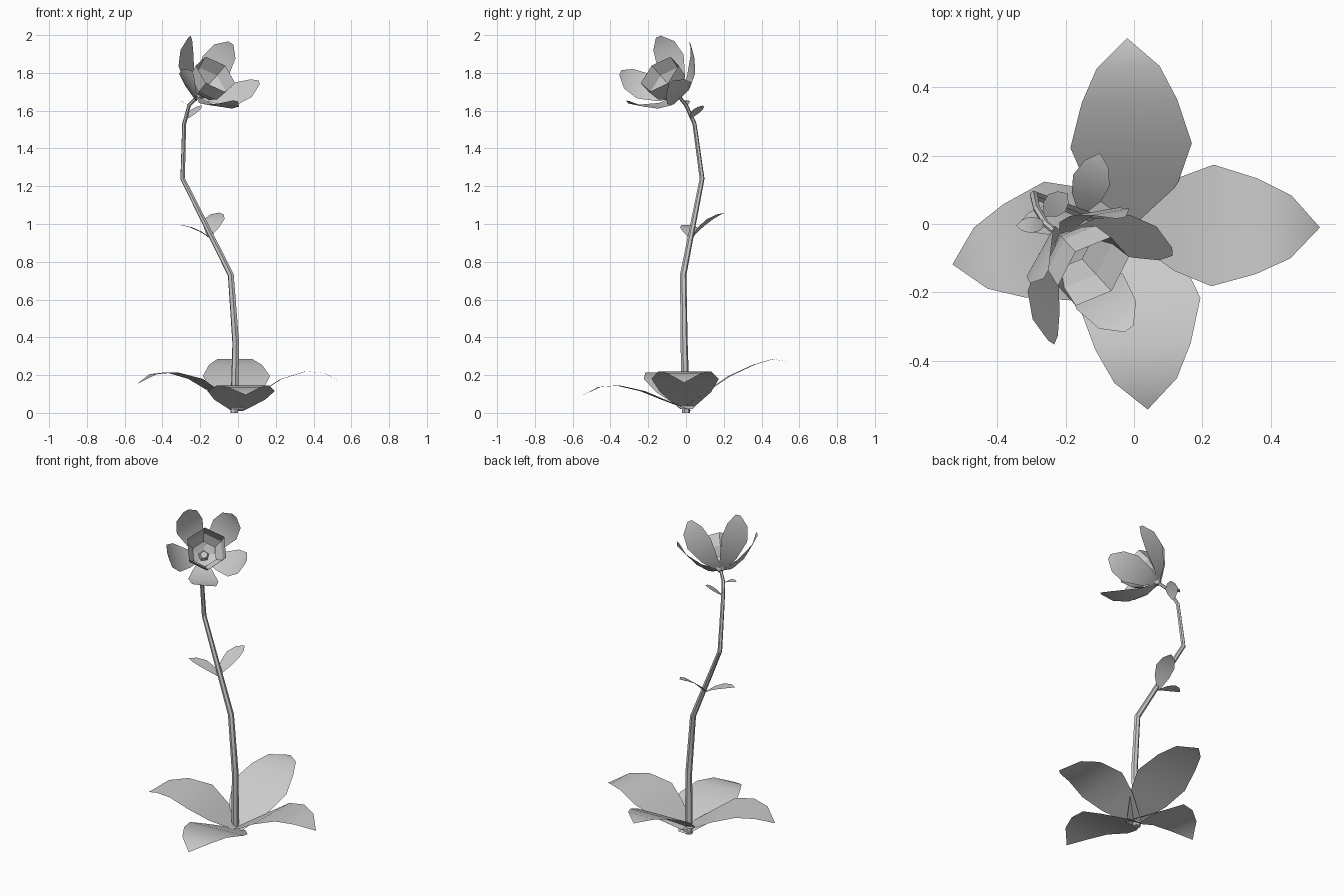
import bpy, bmesh
from math import sin, cos, radians
from mathutils import Vector

if "Cube" in bpy.data.objects:
    bpy.data.objects.remove(bpy.data.objects["Cube"])

Z = Vector((0, 0, 1))


def finish(name, bm):
    me = bpy.data.meshes.new(name)
    bm.to_mesh(me)
    bm.free()
    ob = bpy.data.objects.new(name, me)
    bpy.context.collection.objects.link(ob)
    for p in me.polygons:
        p.use_smooth = True
    return ob


def blade(name, centres, halves, side):
    """Flat strip leaf: spine points widened along a side vector."""
    bm = bmesh.new()
    rows = []
    for c, h in zip(centres, halves):
        if h == 0:
            rows.append([bm.verts.new(c)])
        else:
            rows.append([bm.verts.new(c - side * h), bm.verts.new(c + side * h)])
    for a, b in zip(rows, rows[1:]):
        bm.faces.new(a + b[::-1])
    return finish(name, bm)


# stem: tapered six-sided tube
path = [(-.02, 0, 0, .022), (-.012, -.01, .37, .019), (-.038, -.015, .73, .017),
        (-.293, .085, 1.24, .013), (-.285, .045, 1.53, .011),
        (-.258, .0, 1.63, .01), (-.205, -.045, 1.685, .009)]
cu = bpy.data.curves.new("stem", 'CURVE')
cu.dimensions = '3D'
cu.bevel_depth = 1
cu.bevel_resolution = 1
cu.use_fill_caps = True
sp = cu.splines.new('POLY')
sp.points.add(len(path) - 1)
for p, (x, y, z, r) in zip(sp.points, path):
    p.co = (x, y, z, 1)
    p.radius = r
stem = bpy.data.objects.new("stem", cu)
bpy.context.collection.objects.link(stem)
bpy.context.view_layer.objects.active = stem
stem.select_set(True)
bpy.ops.object.convert(target='MESH')
bpy.ops.object.shade_smooth_by_angle()

# four big leaves at the foot, each with its own arch
dist = [-.03, .12, .23, .36, .46, .545]
half = [.03, .135, .178, .14, .092, 0]
base_leaves = {
    "right": ((.54, -.01), (.02, .11, .18, .22, .21, .16)),
    "left": ((-.54, -.12), (.02, .11, .18, .215, .205, .155)),
    "front": ((.04, -.54), (.01, .07, .115, .145, .137, .095)),
    "back": ((-.02, .54), (.02, .12, .195, .255, .285, .27)),
}
for key, (d, hs) in base_leaves.items():
    d = Vector((*d, 0)).normalized()
    blade("base_leaf_" + key, [d * t + Z * h for t, h in zip(dist, hs)],
          half, d.cross(Z))

# small leaves in pairs on the stem: base, tip, half width, arch
for name, a, b, w, arch in [
        ("stem_leaf_back", (-.155, .03, .93), (-.1, .208, 1.06), .056, .025),
        ("stem_leaf_left", (-.14, .028, .92), (-.34, .0, .995), .045, .022),
        ("bract_back", (-.265, .025, 1.56), (-.195, .09, 1.628), .036, .006),
        ("bract_left", (-.255, .0, 1.62), (-.345, -.005, 1.65), .024, .015)]:
    a, b = Vector(a), Vector(b)
    side = (b - a).cross(Z).normalized()
    ts = [0, .28, .55, .82, 1]
    blade(name, [a.lerp(b, t) + Z * arch * 4 * t * (1 - t) for t in ts],
          [w * k for k in (.15, .8, 1, .65, 0)], side)

# flower frame: axis, right and up as seen facing the bloom
O = Vector((-.21, -.04, 1.68))
axis = Vector((.52, -.565, .64)).normalized()
up = (Z - axis * Z.dot(axis)).normalized()
right = up.cross(axis)


def radial(deg):
    return right * cos(radians(deg)) + up * sin(radians(deg))


def rings(name, n, offset, profile, cap=False):
    """Ring surface around the flower axis from (radius, height) pairs."""
    bm = bmesh.new()
    rows = [[bm.verts.new(O + radial(offset + 360 * i / n) * r + axis * h)
             for i in range(n)] for r, h in profile]
    for a, b in zip(rows, rows[1:]):
        for i in range(n):
            j = (i + 1) % n
            bm.faces.new((a[i], a[j], b[j], b[i]))
    if cap:
        bm.faces.new(rows[-1])
        bm.faces.new(rows[0][::-1])
    ob = finish(name, bm)
    for p in ob.data.polygons:
        p.use_smooth = False
    return ob


# five outer petals
prof = [(.01, 0), (.09, .035), (.17, .11), (.218, .18), (.235, .235)]
for i in range(5):
    ang = 117 - 72 * i
    rd = radial(ang)
    blade(f"petal_{i + 1}", [O + rd * r + axis * h for r, h in prof],
          [.015, .055, .086, .068, .016], rd.cross(axis))

# open six-sided inner cup and small five-sided centre
rings("inner_cup", 6, 90, [(.072, .05), (.11, .1), (.122, .175)])
rings("flower_centre", 5, 90, [(.016, -.012), (.032, .01), (.022, .035)], cap=True)
